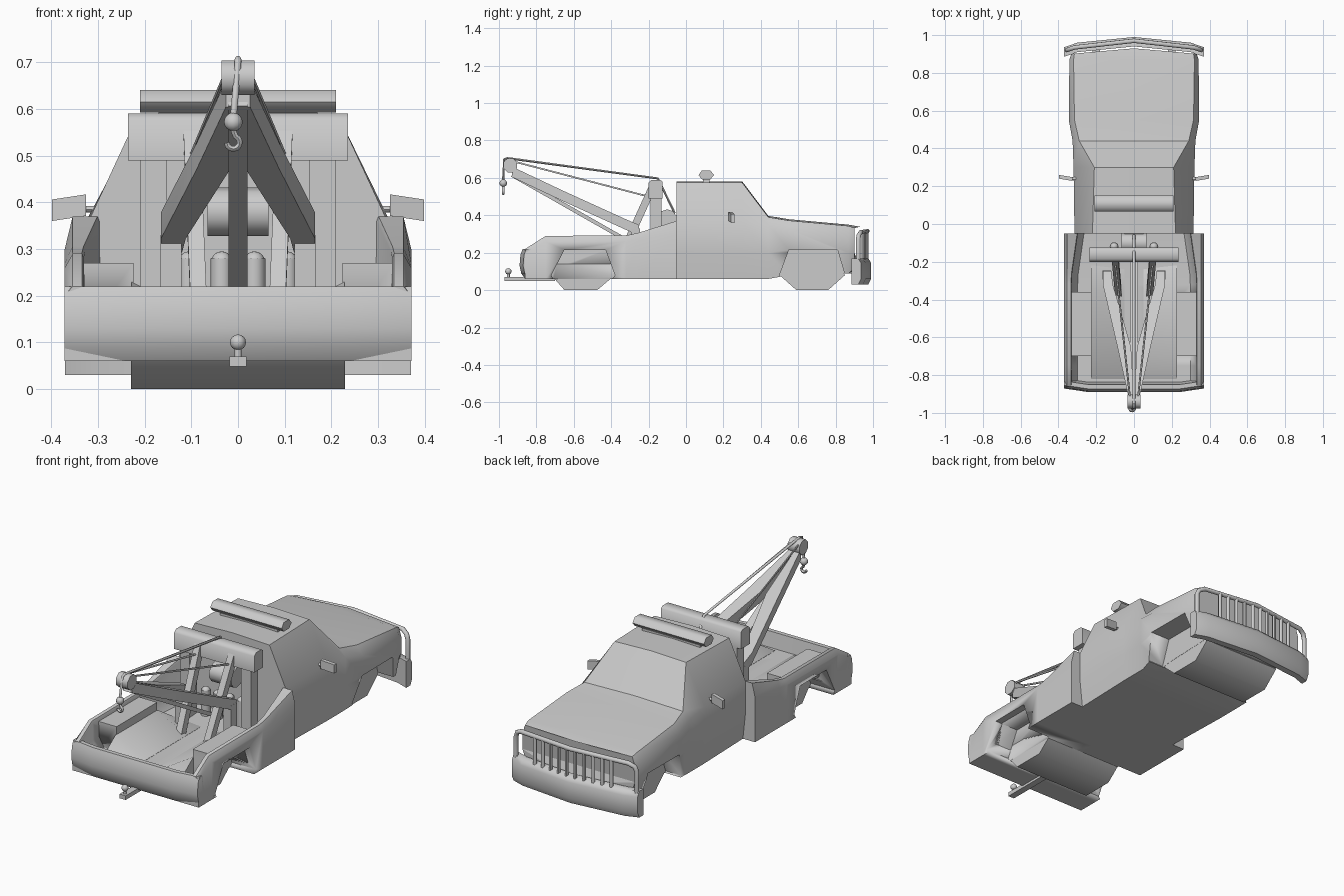
import bpy, bmesh, math
from mathutils import Vector

if "Cube" in bpy.data.objects:
    bpy.data.objects.remove(bpy.data.objects["Cube"])

grey = bpy.data.materials.new("plain_grey")
grey.use_nodes = True
COLOUR = (0.6, 0.6, 0.6, 1)
grey.diffuse_color = COLOUR
grey.node_tree.nodes["Principled BSDF"].inputs["Base Color"].default_value = COLOUR


def select(ob):
    bpy.ops.object.select_all(action='DESELECT')
    ob.select_set(True)
    bpy.context.view_layer.objects.active = ob


def finish(ob, angle):
    ob.data.materials.clear()
    ob.data.materials.append(grey)
    select(ob)
    bpy.ops.object.shade_smooth_by_angle(angle=math.radians(angle))
    return ob


def add_mesh(name, bm, angle):
    bmesh.ops.recalc_face_normals(bm, faces=bm.faces[:])
    me = bpy.data.meshes.new(name)
    bm.to_mesh(me)
    bm.free()
    ob = bpy.data.objects.new(name, me)
    bpy.context.collection.objects.link(ob)
    return finish(ob, angle)


def loft(name, rings, angle=40):
    """Skin closed rings of equal length and cap both ends."""
    bm = bmesh.new()
    rows = [[bm.verts.new(p) for p in ring] for ring in rings]
    n = len(rows[0])
    for a, b in zip(rows, rows[1:]):
        for i in range(n):
            j = (i + 1) % n
            bm.faces.new((a[i], a[j], b[j], b[i]))
    bm.faces.new(rows[0])
    bm.faces.new(rows[-1])
    return add_mesh(name, bm, angle)


def mirrored_ring(y, half):
    """Half section from top centre to bottom centre, mirrored in x."""
    other = [(-x, z) for x, z in reversed(half[1:-1])]
    return [(x, y, z) for x, z in half + other]


def prism(name, x0, x1, outline, angle=30):
    return loft(name, [[(x, y, z) for y, z in outline] for x in (x0, x1)], angle)


def box(name, lo, hi):
    return prism(name, lo[0], hi[0], [(lo[1], lo[2]), (hi[1], lo[2]), (hi[1], hi[2]), (lo[1], hi[2])])


def tube(name, pts, r, sides=8):
    cu = bpy.data.curves.new(name, 'CURVE')
    cu.dimensions = '3D'
    cu.bevel_depth = r
    cu.bevel_resolution = max(0, sides // 2 - 2)
    cu.use_fill_caps = True
    sp = cu.splines.new('POLY')
    sp.points.add(len(pts) - 1)
    for p, co in zip(sp.points, pts):
        p.co = (*co, 1)
    ob = bpy.data.objects.new(name, cu)
    bpy.context.collection.objects.link(ob)
    select(ob)
    bpy.ops.object.convert(target='MESH')
    return finish(bpy.context.object, 60)


def beam(name, a, b, w, h):
    """Rectangular bar between two points, w wide and h deep."""
    a, b = Vector(a), Vector(b)
    d = (b - a).normalized()
    side = Vector((1, 0, 0))
    side = (side - d * side.dot(d)).normalized()
    up = side.cross(d)
    corners = [side * (sx * w / 2) + up * (sz * h / 2) for sx, sz in ((-1, -1), (1, -1), (1, 1), (-1, 1))]
    return loft(name, [[p + c for c in corners] for p in (a, b)])


def ball(name, co, r):
    bm = bmesh.new()
    bmesh.ops.create_uvsphere(bm, u_segments=12, v_segments=8, radius=r)
    bmesh.ops.translate(bm, verts=bm.verts[:], vec=co)
    return add_mesh(name, bm, 60)


def ngon(y, z, r, n=8):
    return [(y + r * math.cos(math.tau * (i + .5) / n), z + r * math.sin(math.tau * (i + .5) / n)) for i in range(n)]


# Cab and bonnet: each row is y, top width, top z, belt width, belt z, sill width, sill z
cab_rows = [
    (-.05, .22, .575, .315, .37, .30, .06), (.30, .21, .575, .32, .37, .31, .06),
    (.44, .29, .39, .325, .35, .31, .06), (.55, .315, .372, .345, .325, .33, .08),
    (.87, .32, .343, .342, .30, .32, .09), (.90, .315, .332, .332, .28, .30, .12)]
rings = []
for y, tw, tz, bw, bz, sw, sz in cab_rows:
    rings.append(mirrored_ring(y, [(0, tz + .007), (tw, tz), (bw, bz), (bw, .2), (sw, sz), (0, sz)]))
# the nose is bowed forward in the middle
rings[-1] = [(x, y + .03 * (1 - abs(x) / .34), z) for x, y, z in rings[-1]]
cab = loft("cab_and_bonnet", rings)

# Open load bed with raised side walls: y, rail top, floor, inner width, shoulder drop
rings = []
for y, top, floor, lip, drop in ((-.05, .37, .15, .295, .07), (-.26, .305, .14, .325, .035),
                                 (-.32, .292, .14, .328, .03), (-.75, .29, .14, .328, .03),
                                 (-.86, .22, .14, .328, .02)):
    rings.append(mirrored_ring(y, [(0, floor), (lip - .03, floor), (lip, floor + .05), (lip + .002, top - .01),
                                   (lip + .006, top), (.354, top), (.371, top - drop), (.371, .06), (0, .06)]))
bed = loft("load_bed", rings)

tail_profile = [(.035, .22), (.012, .22), (0, .19), (-.005, .13), (.004, .09), (.025, .06), (.06, .06)]
loft("tailgate", [[(x, y + dy, z) for dy, z in tail_profile]
                  for x, y in ((-.371, -.866), (-.24, -.885), (.24, -.885), (.371, -.866))])

# Wheel housings with sloping humps in the bed floor
front_well = [(.50, .08), (.55, .215), (.81, .215), (.85, .08), (.76, 0), (.59, 0)]
rear_well = [(-.72, .08), (-.65, .215), (-.43, .215), (-.38, .08), (-.475, 0), (-.65, 0)]
targets = [cab, bed]
for side, s in (("left", 1), ("right", -1)):
    x0, x1 = sorted((s * .224, s * .333))
    targets.append(box(side + "_bed_wheel_box", (x0, -.7, .10), (x1, -.36, .27)))
    loft(side + "_bed_hump", [[(s * x, y, z) for x, z in ((.05, .13), (.05, .141), (.228, h), (.228, .13))]
                              for y, h in ((-.82, .142), (-.7, .23), (-.36, .23), (-.22, .142))], 60)
for s in (1, -1):
    for outline in (front_well, rear_well):
        lowered = [(y, z if z > .01 else -.05) for y, z in outline]
        cutter = prism("well_cutter", *sorted((s * .23, s * .5)), lowered)
        for ob in targets:
            mod = ob.modifiers.new("well", 'BOOLEAN')
            mod.operation = 'DIFFERENCE'
            mod.solver = 'EXACT'
            mod.object = cutter
            select(ob)
            bpy.ops.object.modifier_apply(modifier=mod.name)
        bpy.data.objects.remove(cutter)
for name, outline in (("front_axle_block", front_well), ("rear_axle_block", rear_well)):
    prism(name, -.229, .229, [(y, min(z, .13)) for y, z in outline], 60)

# Front bumper and grille guard
def bow(x):
    return .99 - .03 * abs(x) / .3 if abs(x) <= .3 else .96 - .35 * (abs(x) - .3)

bump_profile = [(-.05, .03), (-.015, .03), (0, .06), (0, .145), (-.015, .17), (-.05, .17)]
loft("front_bumper", [[(x, bow(x) + dy, z) for dy, z in bump_profile] for x in (-.37, -.3, 0, .3, .37)], 60)
guard = [(.355, .15), (.355, .27), (.345, .295), (.315, .31)]
guard = guard + [(0, .315)] + [(-x, z) for x, z in reversed(guard)]
tube("grille_guard", [(x, bow(x) - .02, z) for x, z in guard], .012)
for i in range(10):
    x = -.225 + .05 * i
    tube("guard_bar", [(x, bow(x) - .02, .165), (x, bow(x) - .02, .31)], .010, 6)
for s in (1, -1):
    box("bumper_bracket", (s * .2 - .02, .84, .09), (s * .2 + .02, .95, .13))

# Roof light bar and mirrors
prism("light_bar", -.21, .21, [(.067, .615), (.085, .592), (.13, .592), (.15, .615), (.13, .64), (.085, .64)], 65)
box("light_bar_mount", (-.17, .09, .56), (.17, .125, .6))
for side, s in (("left", 1), ("right", -1)):
    loft(side + "_mirror", [[(s * x, y + dy, z + dz) for dy, dz in ((-.01, 0), (.01, 0), (.01, .046), (-.01, .046))]
                            for x, y, z in ((.325, .238, .371), (.398, .25, .36))])
    tube(side + "_mirror_arm", [(s * .30, .24, .385), (s * .34, .24, .385)], .008, 6)

# Crane tower
prism("crane_crossbar", -.236, .236, [(-.2, .49), (-.125, .49), (-.125, .58), (-.14, .59), (-.185, .59), (-.2, .575)], 60)
for s in (1, -1):
    beam("crane_post", (s * .18, -.16, .13), (s * .18, -.16, .52), .057, .06)
    beam("crane_brace", (s * .082, -.37, .13), (s * .1, -.175, .56), .035, .04)
    beam("boom_foot", (s * .143, -.27, .13), (s * .143, -.27, .33), .045, .05)
    # boom legs widen until they meet the spine, then narrow to the head
    loft("boom_leg", [[(s * x, y, z + dz) for x, dz in ((xa, -.028), (xb, -.028), (xb, .028), (xa, .028))]
                      for y, z, xa, xb in ((-.25, .32, .12, .165), (-.32, .35, .112, .165),
                                           (-.65, .50, .016, .088), (-.93, .632, 0, .026))])
beam("boom_spine", (0, -.2, .2), (0, -.93, .615), .04, .02)
prism("boom_head", -.035, .035, ngon(-.94, .667, .04), 60)

# Winch drum and tanks behind the cab
prism("winch_drum", -.065, .065, ngon(-.1, .38, .052, 10), 60)
box("winch_bracket", (-.05, -.1, .34), (.05, -.04, .4))
for x in (-.105, -.035, .035, .105):
    tube("tank", [(x, -.12, .14), (x, -.12, .28)], .024, 10)
    ball("tank_cap", (x, -.12, .272), .023)

# Cables, weight and hook
tube("main_cable", [(0, -.95, .705), (0, -.15, .597), (0, -.06, .41)], .007, 6)
for s in (1, -1):
    tube("stay_cable", [(s * .02, -.93, .69), (s * .1, -.2, .5)], .005, 6)
tube("hook_cable", [(0, -.95, .707), (0, -.972, .70), (-.01, -.978, .58)], .007, 6)
ball("hook_weight", (-.01, -.977, .572), .02)
hook = [(-.01, -.977, .555)] + [
    (-.01 + .014 * math.sin(a), -.977, .528 + .014 * math.cos(a))
    for a in [math.radians(20 + 31 * i) for i in range(9)]]
tube("hook", hook, .007, 6)

# Tow hitch
box("hitch_bar", (-.018, -.97, .048), (.018, -.7, .07))
tube("hitch_neck", [(0, -.95, .06), (0, -.95, .095)], .008, 8)
ball("hitch_ball", (0, -.95, .1), .017)
